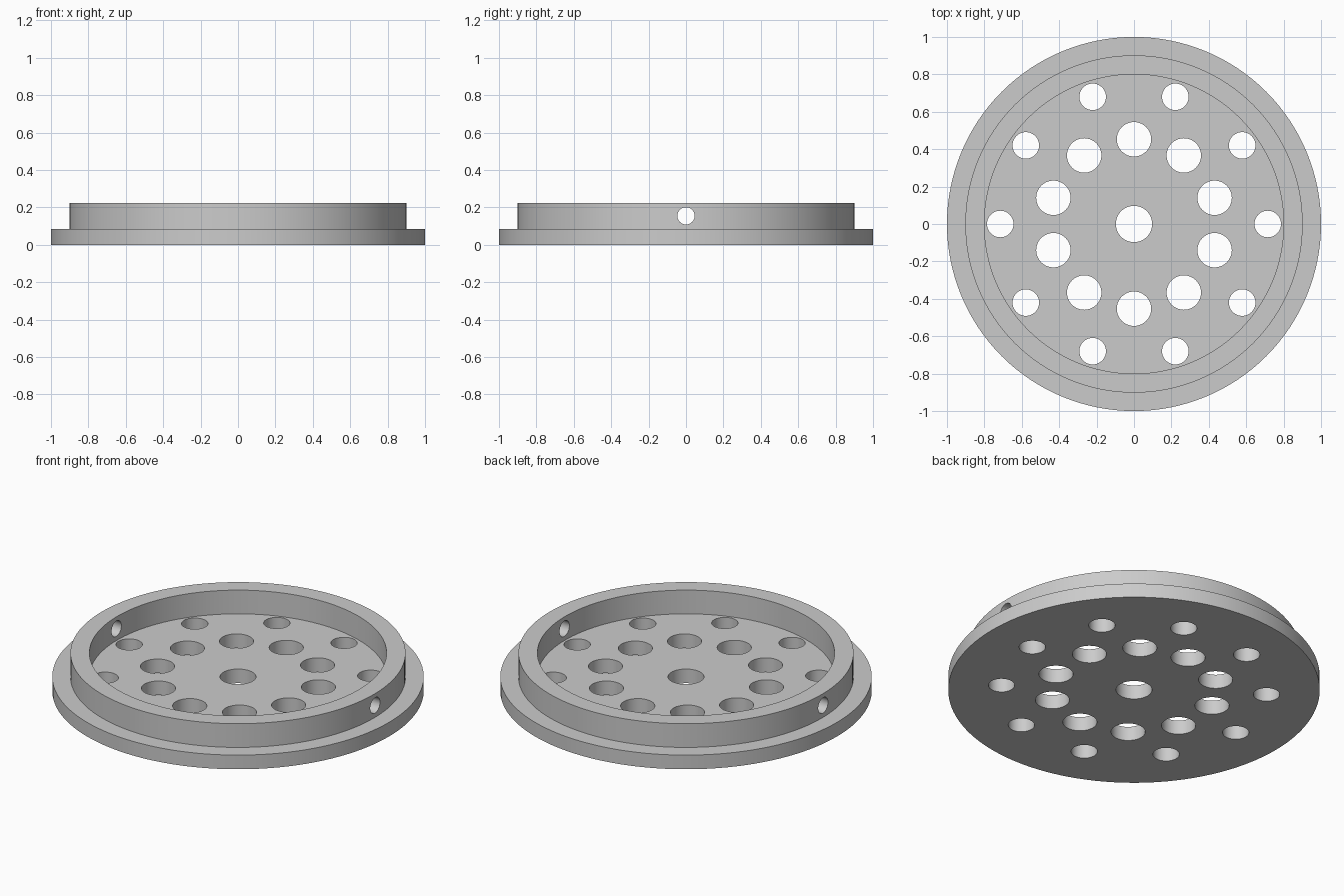
import bpy, bmesh, math
from mathutils import Matrix, Vector

cube = bpy.data.objects.get("Cube")
if cube:
    bpy.data.objects.remove(cube, do_unlink=True)

FLANGE_TOP, RIM_TOP = 0.084, 0.225
SEGMENTS = 128

grey = bpy.data.materials.new("plain grey")
grey.use_nodes = True
colour = (0.6, 0.6, 0.6, 1)
grey.diffuse_color = colour
grey.node_tree.nodes["Principled BSDF"].inputs["Base Color"].default_value = colour


def make_object(name, bm):
    bmesh.ops.recalc_face_normals(bm, faces=bm.faces)
    mesh = bpy.data.meshes.new(name)
    bm.to_mesh(mesh)
    bm.free()
    mesh.materials.append(grey)
    obj = bpy.data.objects.new(name, mesh)
    bpy.context.scene.collection.objects.link(obj)
    return obj


def turned(name, profile):
    """Closed turned solid from (radius, height) points, capped at both ends."""
    bm = bmesh.new()
    rings = []
    for r, z in profile:
        angles = [2 * math.pi * i / SEGMENTS for i in range(SEGMENTS)]
        rings.append([bm.verts.new((r * math.cos(a), r * math.sin(a), z)) for a in angles])
    for low, high in zip(rings, rings[1:]):
        for i in range(SEGMENTS):
            j = (i + 1) % SEGMENTS
            bm.faces.new((low[i], low[j], high[j], high[i]))
    bm.faces.new(rings[0])
    bm.faces.new(rings[-1])
    return make_object(name, bm)


def add_drill(bm, radius, depth, matrix):
    bmesh.ops.create_cone(bm, cap_ends=True, segments=48, radius1=radius,
                          radius2=radius, depth=depth, matrix=matrix)


# Flanged cap with a raised rim around a flat floor
cap = turned("flanged_cap", [(1, 0), (1, FLANGE_TOP), (0.902, FLANGE_TOP),
                             (0.902, RIM_TOP), (0.8, RIM_TOP), (0.8, FLANGE_TOP)])

# Floor holes: one in the centre and two rings of ten
drills = bmesh.new()
add_drill(drills, 0.097, 0.2, Matrix())
for radius, distance, start in ((0.092, 0.453, 18), (0.071, 0.715, 0)):
    for i in range(10):
        a = math.radians(start + 36 * i)
        place = Vector((math.cos(a), math.sin(a), 0)) * distance
        add_drill(drills, radius, 0.2, Matrix.Translation(place))

# Cross hole through both sides of the rim
add_drill(drills, 0.046, 2.4,
          Matrix.Translation((0, 0, 0.155)) @ Matrix.Rotation(math.pi / 2, 4, 'Y'))
cutter = make_object("hole_cutter", drills)
cutter.hide_render = True

# Cut the holes, then discard the cutter
bpy.context.view_layer.objects.active = cap
cap.select_set(True)
cut = cap.modifiers.new("holes", 'BOOLEAN')
cut.operation = 'DIFFERENCE'
cut.solver = 'EXACT'
cut.object = cutter
bpy.ops.object.modifier_apply(modifier=cut.name)
bpy.data.objects.remove(cutter, do_unlink=True)

# Smooth round walls, sharp rims
bpy.ops.object.shade_smooth_by_angle(angle=math.radians(30))
